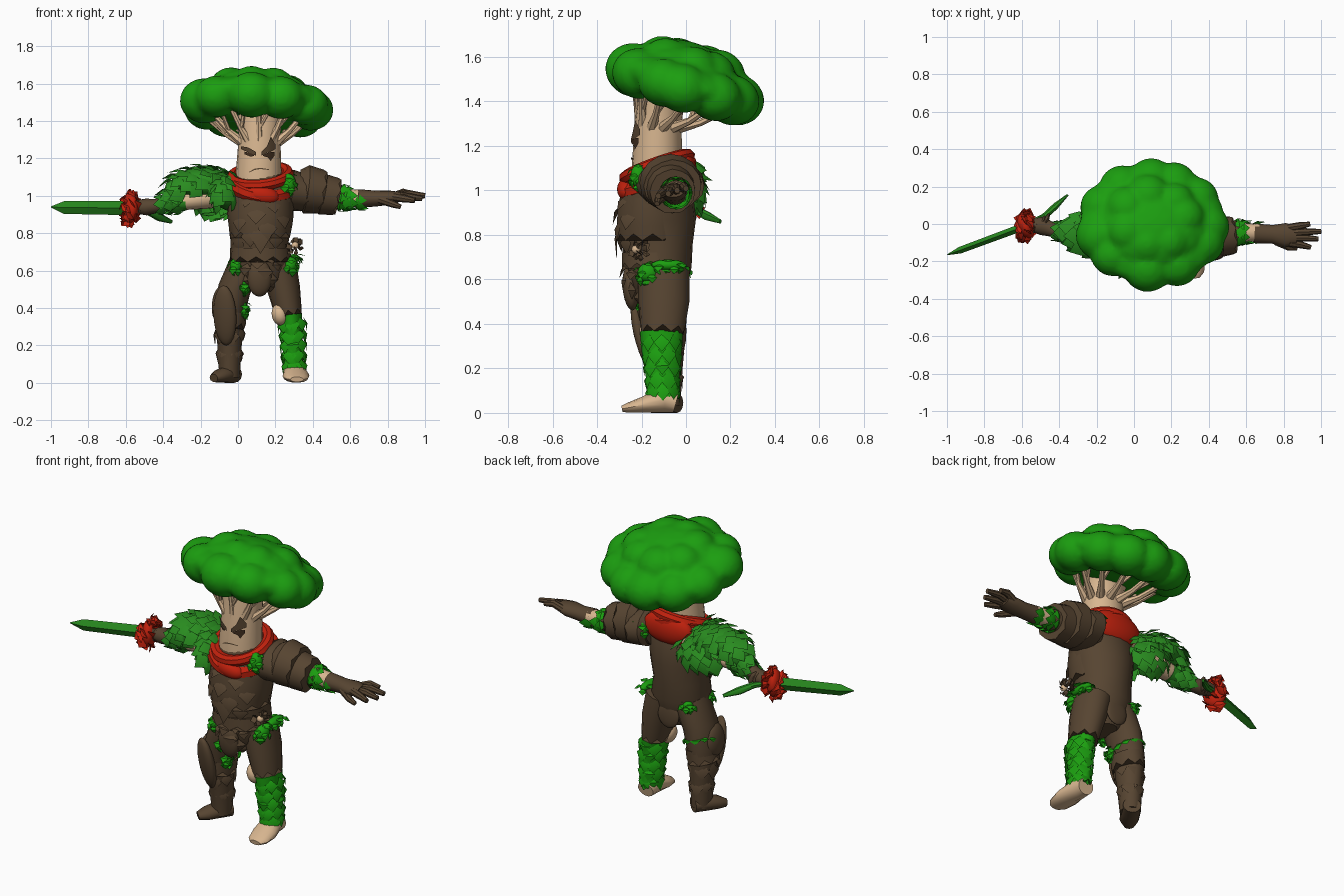
import bpy, bmesh, random
from math import sin, cos, pi, radians, sqrt
from mathutils import Vector as V, Matrix, Euler

random.seed(7)
if "Cube" in bpy.data.objects:
    bpy.data.objects.remove(bpy.data.objects["Cube"])


def material(name, r, g, b):
    m = bpy.data.materials.new(name)
    m.use_nodes = True
    m.diffuse_color = (r, g, b, 1)
    m.node_tree.nodes["Principled BSDF"].inputs["Base Color"].default_value = (r, g, b, 1)
    return m


GREEN = material("floret green", .011, .34, .005)
LEAF = material("leaf green", .022, .26, .014)
BROWN = material("bark brown", .095, .059, .031)
DARK = material("dark bark", .05, .027, .014)
TAN = material("stem tan", .69, .47, .28)
RED = material("cloth red", .53, .015, .004)
made = []


def finish(name, bm, mat):
    mesh = bpy.data.meshes.new(name)
    bm.to_mesh(mesh)
    bm.free()
    mesh.materials.append(mat)
    ob = bpy.data.objects.new(name, mesh)
    bpy.context.collection.objects.link(ob)
    made.append(ob)
    return ob


def loft(name, rows, mat, ref=(1, 0, 0), sides=16, jag=0):
    """Rings (x, y, z, radius along ref, other radius) joined along a path."""
    bm, rings = bmesh.new(), []
    pts = [V(r[:3]) for r in rows]
    for i, r in enumerate(rows):
        t = (pts[min(i + 1, len(pts) - 1)] - pts[max(i - 1, 0)]).normalized()
        u = (V(ref) - t * t.dot(V(ref))).normalized()
        w = t.cross(u)
        ring = []
        for k in range(sides):
            a = 2 * pi * k / sides
            p = pts[i] + u * r[3] * cos(a) + w * r[4] * sin(a)
            if jag and i == len(rows) - 1:
                p += t * jag * (1 if k % 2 else -1)
            ring.append(bm.verts.new(p))
        rings.append(ring)
    for a, b in zip(rings, rings[1:]):
        for k in range(sides):
            j = (k + 1) % sides
            bm.faces.new((a[k], a[j], b[j], b[k]))
    bm.faces.new(rings[0])
    bm.faces.new(rings[-1])
    bmesh.ops.recalc_face_normals(bm, faces=bm.faces)
    return finish(name, bm, mat)


def blobs(name, items, mat, detail=3, voxel=0):
    """Ellipsoids (location, radii, rotation), optionally fused."""
    bm = bmesh.new()
    for loc, size, rot in items:
        m = Matrix.LocRotScale(V(loc), Euler(rot), V(size))
        bmesh.ops.create_icosphere(bm, subdivisions=detail, radius=1, matrix=m)
    ob = finish(name, bm, mat)
    if voxel:
        mod = ob.modifiers.new("fuse", "REMESH")
        mod.mode, mod.voxel_size, mod.use_smooth_shade = "VOXEL", voxel, True
    return ob


def leaves(name, spots, length, width, mat, lift=.12):
    """Pointed folded leaves at (point, direction, normal), facing outward."""
    bm = bmesh.new()
    for p, d, n in spots:
        s = random.uniform(.85, 1.15)
        w = d.cross(n).normalized() * width * s / 2
        mid = p + d * length * s * .45 + n * length * lift * .5
        base, tip = p - n * .008, p + d * length * s + n * length * lift
        ridge = mid + n * width * .12
        b, l, r, t, c = [bm.verts.new(q) for q in (base, mid + w, mid - w, tip, ridge)]
        for f in ((b, l, c), (b, c, r), (l, t, c), (c, t, r)):
            bm.faces.new(f)
    return finish(name, bm, mat)


def on_ball(center, radii, count, flow, keep=lambda n: True):
    spots = []
    for i in range(count):
        z = 1 - 2 * (i + .5) / count
        a, h = i * 2.39996, sqrt(1 - z * z)
        q = V((h * cos(a), h * sin(a), z))
        n = V([q[k] / radii[k] for k in range(3)]).normalized()
        d = V(flow) - n * n.dot(V(flow)) if flow else n.orthogonal() + n
        if keep(n) and d.length > .1:
            spots.append((V(center) + V([q[k] * radii[k] for k in range(3)]), d.normalized(), n))
    return spots


def on_limb(start, end, r0, r1, rings, per):
    start, end = V(start), V(end)
    t = (end - start).normalized()
    u = t.orthogonal().normalized()
    w = t.cross(u)
    spots = []
    for i in range(rings):
        f = i / max(rings - 1, 1)
        for k in range(per):
            a = 2 * pi * (k + .5 * (i % 2)) / per
            n = u * cos(a) + w * sin(a)
            spots.append((start.lerp(end, f) + n * (r0 + (r1 - r0) * f), t, n))
    return spots


# Floret canopy, tipped back and a little to its left
lean = (-.28, .06, 0)
tilt = Matrix.LocRotScale(V((.1, 0, 1.483)), Euler(lean), V((1, 1, 1)))
items = [(tilt @ V((0, 0, .01)), (.392, .338, .125), lean), (tilt @ V((0, -.02, .04)), (.3, .25, .145), lean)]
for count, rx, ry, z, r in ((11, .29, .238, -.01, .118), (7, .16, .13, .075, .11)):
    for i in range(count):
        a = 2 * pi * i / count + random.uniform(-.15, .15)
        s = r * random.uniform(.92, 1.04)
        items.append((tilt @ V((rx * cos(a), ry * sin(a), z)), (s * 1.1, s * 1.1, s), lean))
blobs("canopy", items, GREEN, 3, .018)

# Trunk head with spreading branches
loft("trunk", [(.11, -.13, 1.02, .12, .115), (.11, -.13, 1.12, .122, .113), (.115, -.125, 1.3, .112, .105),
               (.115, -.115, 1.38, .115, .105), (.11, -.09, 1.47, .14, .12)], TAN, sides=20)
for i in range(11):
    a = 2 * pi * (i + .25) / 11
    c, s = cos(a), sin(a)
    y = -.03 + .2 * s
    end = V((.11 + .26 * c, y, 1.4 - .3 * y))
    root = V((.115 + .09 * c, -.12 + .085 * s, 1.28))
    bend = root.lerp(end, .5) + V((0, 0, -.012))
    loft("branch", [(*root, .026, .026), (*bend, .016, .016), (*end, .014, .014)], TAN,
         ref=(-s, c, 0), sides=7)
    fork = end + V((-s * .08, c * .07, .03))
    loft("twig", [(*bend, .012, .012), (*fork, .01, .01)], TAN, ref=(c, s, .3), sides=6)


# Face: thin plates that follow the trunk, as (x, low, high) columns
def face_plate(name, columns, mat):
    bm, pairs = bmesh.new(), []
    for x, lo, hi in columns:
        y = -.13 - sqrt(.117 ** 2 - (x - .112) ** 2)
        pairs.append([bm.verts.new((x, y, z)) for z in (lo, hi)])
    for a, b in zip(pairs, pairs[1:]):
        bm.faces.new((a[0], b[0], b[1], a[1]))
    return finish(name, bm, mat)


face_plate("right_brow", [(.015, 1.25, 1.265), (.055, 1.232, 1.258), (.095, 1.215, 1.235)], BROWN)
face_plate("right_eye", [(.035, 1.222, 1.236), (.065, 1.21, 1.228), (.085, 1.212, 1.22)], DARK)
face_plate("left_brow", [(.125, 1.215, 1.235), (.155, 1.23, 1.265), (.175, 1.235, 1.315), (.2, 1.25, 1.275)], BROWN)
face_plate("left_eye", [(.135, 1.212, 1.22), (.16, 1.205, 1.23), (.175, 1.185, 1.235), (.195, 1.215, 1.235)], DARK)
face_plate("mouth", [(.06, 1.125, 1.129), (.09, 1.138, 1.145), (.12, 1.143, 1.149), (.165, 1.138, 1.142)], BROWN)

# Red scarf
for name, z, rot, major, minor in (("scarf_upper", 1.105, (.34, -.1, 0), .148, .032),
                                   ("scarf_lower", 1.06, (.44, .18, 0), .15, .042)):
    bpy.ops.mesh.primitive_torus_add(location=(.12, -.13, z), rotation=rot, major_radius=major,
                                     minor_radius=minor, major_segments=28, minor_segments=8)
    ob = bpy.context.object
    ob.name = name
    ob.data.materials.append(RED)
    made.append(ob)
blobs("scarf_knot", [((.13, -.265, 1.005), (.09, .045, .05), (0, .2, 0))], RED)
blobs("scarf_back", [((.12, -.005, 1.08), (.16, .055, .095), (0, 0, 0))], RED)

# Torso and armour
loft("torso", [(.12, -.12, .49, .07, .09), (.12, -.12, .56, .15, .12), (.12, -.12, .65, .165, .145),
               (.115, -.125, .75, .155, .155), (.12, -.13, .87, .17, .175), (.12, -.13, .97, .185, .165),
               (.12, -.12, 1.05, .18, .14), (.12, -.12, 1.12, .11, .11)], BROWN, sides=20)
loft("breastplate", [(.12, -.15, .98, .175, .145), (.12, -.15, .9, .178, .16), (.12, -.15, .84, .17, .162),
                     (.12, -.15, .79, .163, .16)], BROWN, sides=22, jag=.015)
loft("waist_guard", [(.12, -.14, .72, .155, .148), (.12, -.14, .66, .165, .15)], BROWN, sides=22, jag=.014)
leaves("chest_scales", on_ball((.12, -.14, .86), (.17, .17, .22), 50, (0, 0, -1), lambda n: n.y < -.5),
       .1, .1, BROWN, .03)
leaves("chest_diamond", [(V((.12, -.307, .86)), V((0, 0, -1)), V((0, -1, 0)))], .15, .1, BROWN, .03)
leaves("belly_scales", on_ball((.12, -.15, .62), (.12, .13, .13), 50, (0, 0, -1), lambda n: n.y < -.4),
       .07, .08, BROWN, .06)
blobs("front_tasset", [((.115, -.25, .56), (.065, .035, .1), (.1, 0, 0))], BROWN)
blobs("back_tasset", [((.12, -.005, .56), (.07, .016, .08), (0, 0, 0))], BROWN)
leaves("belt_rosette", on_ball((.3, -.21, .73), (.028, .028, .028), 18, None), .03, .04, BROWN)
blobs("rosette_core", [((.305, -.225, .735), (.02, .02, .02), (0, 0, 0))], TAN, 2)

# Leafy tufts tucked between the plates
for name, x, y, z, rx, ry, rz in (
        ("right_hip_tuft", -.01, -.19, .625, .035, .05, .045), ("left_hip_tuft", .28, -.17, .63, .04, .05, .045),
        ("left_side_tuft", .3, -.08, .665, .03, .08, .025), ("right_back_tuft", .0, -.02, .64, .03, .03, .025),
        ("right_thigh_tuft", .035, -.215, .52, .015, .02, .025), ("right_knee_tuft", .035, -.15, .4, .015, .03, .035),
        ("left_collar_tuft", .27, -.215, 1.065, .04, .035, .055), ("back_shoulder_tuft", .28, .03, 1.05, .04, .03, .045)):
    blobs(name, [((x, y, z), (rx, ry, rz), (0, 0, 0))], GREEN, 2)
    leaves(name + "_leaves", on_ball((x, y, z), (rx, ry, rz), 16, (0, 0, -1)), .045, .05, GREEN, .1)

# Right leg: armoured boot
loft("right_leg", [(.04, -.11, .63, .09, .115), (-.02, -.11, .5, .088, .115), (-.045, -.1, .36, .08, .1),
                   (-.045, -.09, .2, .065, .075), (-.045, -.085, .03, .055, .06)], BROWN)
loft("right_cuff", [(-.035, -.1, .38, .082, .102), (-.045, -.1, .31, .086, .1)], BROWN, jag=.015)
loft("right_foot", [(-.02, -.04, .045, .05, .045), (-.06, -.1, .045, .055, .045), (-.1, -.16, .035, .052, .035),
                    (-.13, -.195, .025, .028, .022)], BROWN, ref=(1, -.6, 0), sides=12)
blobs("right_shin_guard", [((-.07, -.195, .36), (.065, .035, .165), (.22, .05, -.4)),
                           ((-.095, -.13, .42), (.045, .08, .1), (0, .1, 0))], BROWN)
leaves("right_shin_scales", on_limb((-.045, -.1, .3), (-.045, -.09, .2), .078, .064, 2, 7), .09, .08, BROWN, .0)
leaves("right_knee_leaves", [s for s in on_limb((-.03, -.103, .43), (-.033, -.1, .42), .098, .098, 1, 12)
                             if s[2].y > 0], .035, .06, GREEN)

# Left leg: leafy wrap and bare foot
loft("left_leg", [(.21, -.1, .64, .1, .115), (.245, -.1, .5, .088, .115), (.27, -.105, .37, .074, .1)], BROWN, jag=.015)
blobs("left_knee_patch", [((.225, -.155, .365), (.045, .055, .06), (0, -.2, 0))], TAN)
loft("left_shin_wrap", [(.28, -.11, .365, .062, .097), (.29, -.11, .28, .056, .09), (.295, -.105, .16, .05, .075),
                        (.3, -.1, .07, .053, .075)], GREEN, jag=.01)
leaves("left_shin_leaves", [(V((.293 + (p.x - .293) * .82, p.y, p.z)), d, n) for p, d, n in
                            on_limb((.288, -.11, .35), (.3, -.105, .13), .082, .066, 5, 8)], .085, .08, GREEN, .08)
loft("left_foot", [(.3, -.045, .045, .05, .045), (.3, -.1, .06, .056, .06), (.31, -.19, .037, .072, .037),
                   (.315, -.26, .023, .06, .023), (.315, -.288, .018, .035, .014)], TAN, sides=14)

# Left arm with tiered shoulder guard
Y = (0, 1, 0)
loft("left_arm", [(.25, -.06, 1.03, .1, .1), (.42, -.05, 1.0, .09, .085), (.57, -.045, .99, .058, .056)], BROWN, ref=Y)
for name, x, z, ry, rz in (("shoulder_guard_inner", .25, 1.03, .155, .11), ("shoulder_guard_middle", .335, 1.035, .14, .13),
                           ("shoulder_guard_outer", .415, 1.01, .11, .11)):
    loft(name, [(x, -.07, z, ry * .8, rz * .8), (x + .03, -.07, z, ry, rz), (x + .11, -.06, z - .015, ry * .93, rz * .92)],
         BROWN, ref=Y, jag=.008)
loft("left_forearm", [(.53, -.045, .99, .052, .05), (.67, -.045, .985, .046, .045)], TAN, ref=Y)
leaves("left_sleeve_leaves", on_limb((.525, -.045, .995), (.55, -.045, .99), .064, .058, 2, 8), .06, .06, GREEN, .12)
leaves("left_wrist_leaves", [s for s in on_limb((.56, -.045, .99), (.62, -.045, .985), .054, .05, 2, 9)
                             if s[2].z < .3], .08, .06, GREEN, .1)
loft("left_glove", [(.645, -.05, .985, .052, .05), (.74, -.055, .985, .05, .042), (.81, -.06, .99, .065, .038),
                    (.87, -.06, .995, .05, .026)], BROWN, ref=Y)
for i, (x, y, z) in enumerate(((.94, .0, 1.008), (1.0, -.04, 1.0), (.985, -.08, .985), (.945, -.125, .975))):
    loft("left_finger", [(.83, -.02 - .027 * i, .995, .021, .022), ((.83 + x) / 2, y * .8 - .01, z + .01, .02, .021),
                         (x, y, z, .013, .014)], BROWN, ref=Y, sides=8)
loft("left_thumb", [(.76, -.09, .98, .024, .024), (.83, -.125, .955, .019, .019), (.87, -.13, .94, .012, .012)],
     BROWN, ref=Y, sides=8)

# Right arm and leafy mantle
loft("right_arm", [(0, -.06, 1.04, .09, .08), (-.16, -.05, .99, .07, .06), (-.32, -.045, .965, .05, .043)], TAN, ref=Y)
loft("right_sleeve", [(-.28, -.045, .97, .056, .05), (-.41, -.04, .955, .044, .042)], LEAF, ref=Y, jag=.01)
leaves("right_sleeve_leaves", on_limb((-.29, -.045, .97), (-.38, -.04, .957), .056, .044, 3, 7), .07, .06, LEAF)
loft("right_glove", [(-.39, -.04, .957, .045, .042), (-.44, -.03, .945, .038, .038), (-.49, -.01, .94, .05, .045),
                     (-.55, -.005, .94, .035, .035)], BROWN, ref=Y)
for i in range(4):
    f = V((-.535 + .022 * i, -.02 + .012 * i, .94))
    blobs("right_finger", [(f, (.013, .045, .042), (0, 0, -.35))], BROWN, 2)
for name, c, r, count in (("mantle_arm", (-.19, -.05, 1.07), (.17, .11, .08), 64),
                          ("mantle_chest", (-.045, -.1, 1.02), (.085, .15, .1), 54)):
    blobs(name, [(c, r, (0, 0, 0))], LEAF)
    leaves(name + "_leaves", on_ball(c, r, count, (-.7, 0, -.7), lambda n: n.z > -.3), .1, .09, LEAF)
leaves("mantle_end_leaves", [s for s in on_limb((-.27, -.05, 1.03), (-.33, -.045, 1.0), .075, .05, 2, 8)
                             if s[2].z > -.5], .1, .08, LEAF, .08)
leaves("mantle_back_leaves", on_ball((-.09, -.01, 1.0), (.13, .08, .1), 44, (-.4, 0, -1), lambda n: n.y > 0),
       .1, .09, LEAF, .1)

# Stalk sword with red leafy guard
blade = [(-.55, .005, .94, .02, .04), (-.62, -.025, .935, .02, .038), (-.93, -.14, .937, .018, .034),
         (-1.0, -.165, .94, .002, .003)]
loft("sword_blade", blade, LEAF, ref=Y, sides=4)
loft("sword_handle", [(-.57, -.005, .94, .016, .018), (-.48, .04, .915, .017, .018), (-.42, .095, .885, .018, .022),
                      (-.355, .155, .86, .006, .01)], LEAF, ref=Y, sides=8)
blobs("sword_guard", [((-.58, -.012, .935), (.04, .07, .08), (0, 0, .4))], RED)
leaves("sword_guard_leaves", on_ball((-.58, -.012, .935), (.035, .062, .074), 36, None), .045, .07, RED, .02)

# Smooth shading with kept creases
bpy.ops.object.select_all(action="DESELECT")
for ob in made:
    ob.select_set(True)
bpy.context.view_layer.objects.active = made[0]
bpy.ops.object.shade_smooth_by_angle(angle=radians(38))
